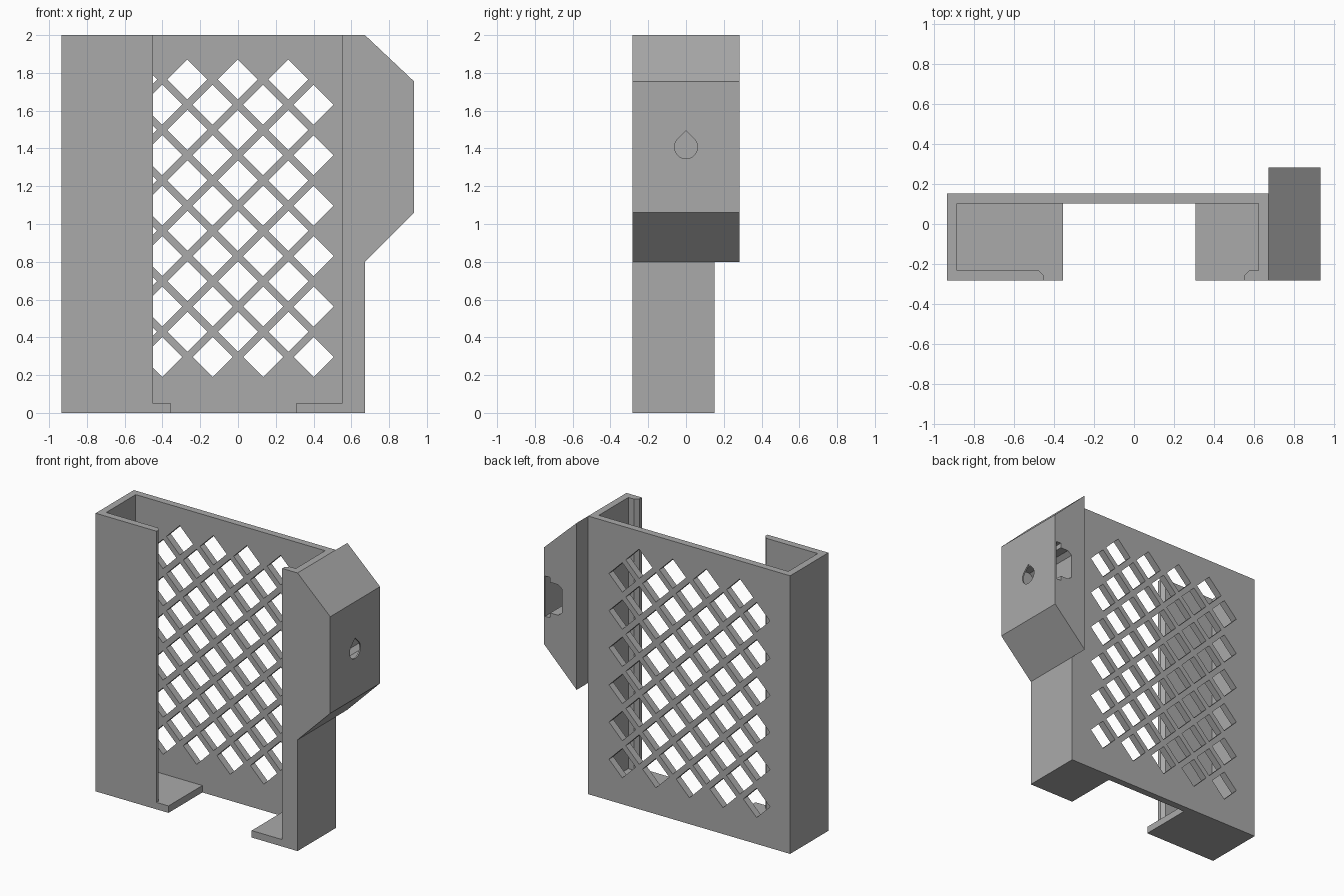
import bpy
import bmesh
import math
from mathutils import Vector

if "Cube" in bpy.data.objects:
    bpy.data.objects.remove(bpy.data.objects["Cube"], do_unlink=True)

grey = bpy.data.materials.new("plain grey")
grey.use_nodes = True
colour = (0.4, 0.4, 0.4, 1)
grey.diffuse_color = colour
grey.node_tree.nodes["Principled BSDF"].inputs["Base Color"].default_value = colour

AXES = {
    "x": lambda a, b, d: Vector((d, a, b)),
    "y": lambda a, b, d: Vector((a, d, b)),
    "z": lambda a, b, d: Vector((a, b, d)),
}


def extrude(name, profiles, axis, start, end):
    """Extrude flat outlines along an axis into one closed mesh."""
    bm = bmesh.new()
    place = AXES[axis]
    for points in profiles:
        low = [bm.verts.new(place(a, b, start)) for a, b in points]
        high = [bm.verts.new(place(a, b, end)) for a, b in points]
        bm.faces.new(low)
        bm.faces.new(high)
        for i in range(len(points)):
            j = (i + 1) % len(points)
            bm.faces.new((low[i], low[j], high[j], high[i]))
    bmesh.ops.recalc_face_normals(bm, faces=bm.faces)
    mesh = bpy.data.meshes.new(name)
    bm.to_mesh(mesh)
    bm.free()
    mesh.materials.append(grey)
    obj = bpy.data.objects.new(name, mesh)
    bpy.context.collection.objects.link(obj)
    return obj


def combine(target, other, operation):
    """Apply a boolean and discard the helper."""
    other.hide_render = True
    mod = target.modifiers.new(operation, "BOOLEAN")
    mod.operation = operation
    mod.solver = "EXACT"
    mod.object = other
    bpy.context.view_layer.objects.active = target
    bpy.ops.object.modifier_apply(modifier=mod.name)
    bpy.data.objects.remove(other, do_unlink=True)


def rectangle(a0, a1, b0, b1):
    return [(a0, b0), (a1, b0), (a1, b1), (a0, b1)]


LEFT, RIGHT, FRONT, BACK, WALL = -0.935, 0.672, -0.283, 0.152, 0.05
IN_L, IN_R, IN_F, IN_B = LEFT + WALL, RIGHT - WALL, FRONT + WALL, BACK - WALL
LIP_L, LIP_R, BEVEL = -0.45, 0.55, 0.025

# Open-fronted shell with bevelled front lips
shell = extrude("holder_shell", [[
    (LIP_L, FRONT), (LEFT, FRONT), (LEFT, BACK), (RIGHT, BACK),
    (RIGHT, FRONT), (LIP_R, FRONT), (LIP_R, IN_F - BEVEL),
    (LIP_R + BEVEL, IN_F), (IN_R, IN_F), (IN_R, IN_B), (IN_L, IN_B),
    (IN_L, IN_F), (LIP_L - BEVEL, IN_F), (LIP_L, IN_F - BEVEL)]],
    "z", 0, 2)

# Two floor ledges with a gap between them
for x0, x1 in ((LEFT, -0.355), (0.307, RIGHT)):
    ledge = extrude("floor_ledge", [rectangle(x0, x1, FRONT, BACK)], "z", 0, WALL)
    combine(shell, ledge, "UNION")

# Diamond lattice through the back wall
PITCH, HALF, MIDDLE = 0.2672, 0.106, -0.134
diamonds = []
for row in range(12):
    count = 5 if row % 2 else 4
    z = 1.765 - row * PITCH / 2
    for k in range(count):
        x = MIDDLE + (k - (count - 1) / 2) * PITCH
        diamonds.append([(x - HALF, z), (x, z - HALF), (x + HALF, z), (x, z + HALF)])
combine(shell, extrude("lattice_cutter", diamonds, "y", IN_B - 0.03, BACK + 0.03),
        "DIFFERENCE")

# Side mounting block with sloped ends
OUT, HOLE_Z = 0.932, 1.407
block = extrude("mounting_block", [[
    (RIGHT, 0.8), (OUT, 1.06), (OUT, 1.755), (RIGHT, 2)]], "y", FRONT, -FRONT)

# Stepped slot entering the block from behind
slot = [(0.922, 0.145), (0.882, 0.145), (0.882, 0.11), (0.82, 0.11), (0.787, 0.085)]
outline = [(x, HOLE_Z + h) for x, h in slot] + [(x, HOLE_Z - h) for x, h in reversed(slot)]
combine(block, extrude("slot_cutter", [outline], "y", -0.12, 0.4), "DIFFERENCE")

# Teardrop hole in the outer side of the block
RADIUS = 0.061
teardrop = [(0, HOLE_Z + RADIUS * math.sqrt(2))]
for i in range(25):
    angle = math.radians(135 + i * 270 / 24)
    teardrop.append((RADIUS * math.cos(angle), HOLE_Z + RADIUS * math.sin(angle)))
combine(block, extrude("hole_cutter", [teardrop], "x", 0.85, 1), "DIFFERENCE")
